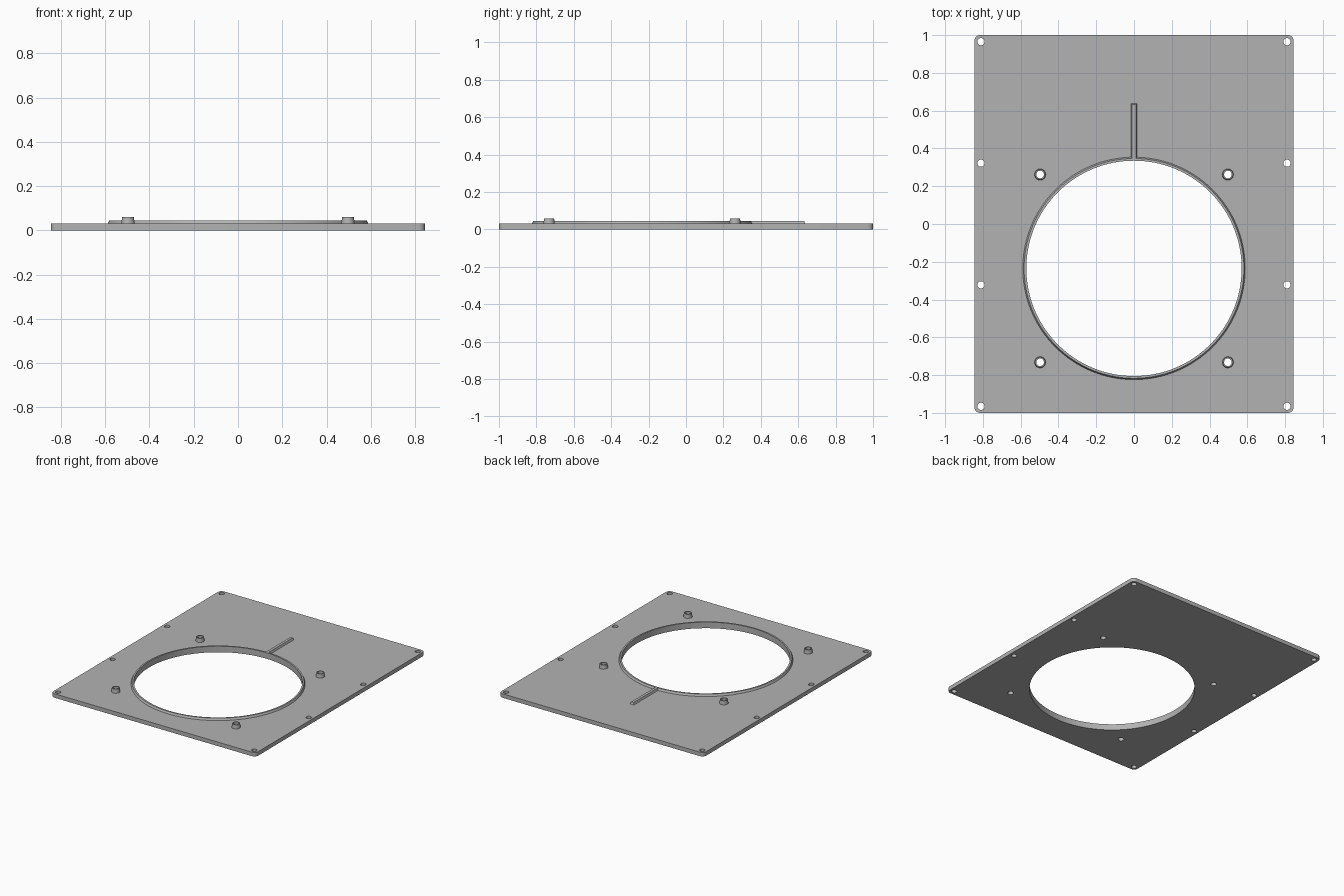
import bpy, bmesh, math

cube = bpy.data.objects.get("Cube")
if cube:
    bpy.data.objects.remove(cube, do_unlink=True)

HALF_X, HALF_Y, THICK = 0.845, 1.0, 0.03
RIM_TOP, BOSS_TOP = 0.045, 0.059
BORE_Y, BORE_R = -0.235, 0.57
BOSS_X, BOSS_R, BOSS_HOLE = 0.497, 0.03, 0.02
SCREW_X, SCREW_R = 0.81, 0.019
BORE_SEGS, HOLE_SEGS = 128, 32

grey = bpy.data.materials.new("light grey")
grey.use_nodes = True
colour = (0.45, 0.45, 0.45, 1)
grey.diffuse_color = colour
grey.node_tree.nodes["Principled BSDF"].inputs["Base Color"].default_value = colour


def arc(cx, cy, r, start, sweep, steps):
    return [(cx + r * math.cos(start + sweep * i / steps),
             cy + r * math.sin(start + sweep * i / steps)) for i in range(steps)]


def circle(cx, cy, r, segs):
    return arc(cx, cy, r, 0, 2 * math.pi, segs)


def finish(obj):
    obj.data.materials.clear()
    obj.data.materials.append(grey)
    bpy.ops.object.select_all(action='DESELECT')
    obj.select_set(True)
    bpy.context.view_layer.objects.active = obj
    bpy.ops.object.shade_smooth_by_angle(angle=math.radians(30))


def mesh_object(name, bm):
    bmesh.ops.recalc_face_normals(bm, faces=bm.faces)
    mesh = bpy.data.meshes.new(name)
    bm.to_mesh(mesh)
    bm.free()
    obj = bpy.data.objects.new(name, mesh)
    bpy.context.collection.objects.link(obj)
    finish(obj)


def ring(name, x, y, profile, segs):
    """Revolve a closed (radius, height) profile about a vertical axis."""
    bm = bmesh.new()
    loops = [[bm.verts.new((px, py, z)) for px, py in circle(x, y, r, segs)]
             for r, z in profile]
    for a, b in zip(loops, loops[1:] + loops[:1]):
        for i in range(segs):
            j = (i + 1) % segs
            bm.faces.new((a[i], a[j], b[j], b[i]))
    mesh_object(name, bm)


# Plate: rounded outline with all holes, filled and extruded
corner = 0.03
outline = []
for k, (sx, sy) in enumerate([(1, 1), (-1, 1), (-1, -1), (1, -1)]):
    outline += arc(sx * (HALF_X - corner), sy * (HALF_Y - corner), corner,
                   k * math.pi / 2, math.pi / 2 * 8 / 7, 8)
bosses = [(sx * BOSS_X, y) for sx in (-1, 1) for y in (0.262, -0.732)]
screws = [(sx * SCREW_X, y) for sx in (-1, 1) for y in (-0.965, -0.322, 0.322, 0.965)]
loops = [outline, circle(0, BORE_Y, BORE_R, BORE_SEGS)]
loops += [circle(x, y, BOSS_HOLE, HOLE_SEGS) for x, y in bosses]
loops += [circle(x, y, SCREW_R, HOLE_SEGS) for x, y in screws]

curve = bpy.data.curves.new("plate", 'CURVE')
curve.dimensions = '2D'
curve.fill_mode = 'BOTH'
curve.extrude = THICK / 2
for pts in loops:
    spline = curve.splines.new('POLY')
    spline.points.add(len(pts) - 1)
    for p, (x, y) in zip(spline.points, pts):
        p.co = (x, y, 0, 1)
    spline.use_cyclic_u = True
plate = bpy.data.objects.new("plate", curve)
bpy.context.collection.objects.link(plate)
bpy.ops.object.select_all(action='DESELECT')
plate.select_set(True)
bpy.context.view_layer.objects.active = plate
bpy.ops.object.convert(target='MESH')
plate = bpy.context.view_layer.objects.active
bm = bmesh.new()
bm.from_mesh(plate.data)
bmesh.ops.translate(bm, verts=bm.verts, vec=(0, 0, THICK / 2))
bmesh.ops.remove_doubles(bm, verts=bm.verts, dist=1e-5)
bmesh.ops.recalc_face_normals(bm, faces=bm.faces)
bm.to_mesh(plate.data)
bm.free()
finish(plate)

# Raised rim around the bore, sloping on its outer side
ring("bore_rim", 0, BORE_Y,
     [(BORE_R, THICK), (0.589, THICK), (0.582, RIM_TOP), (BORE_R, RIM_TOP)], BORE_SEGS)

# Hollow bosses, slightly tapered
for i, (x, y) in enumerate(bosses):
    ring(f"boss_{i + 1}", x, y,
         [(BOSS_HOLE, THICK), (BOSS_R, THICK), (0.027, BOSS_TOP), (BOSS_HOLE, BOSS_TOP)],
         HOLE_SEGS)

# Tapered rib running back from the rim
bm = bmesh.new()
bmesh.ops.create_cube(bm, size=1)
for v in bm.verts:
    top = v.co.z > 0
    half = 0.01 if top else 0.016
    v.co.x = math.copysign(half, v.co.x)
    v.co.y = (0.632 if top else 0.638) if v.co.y > 0 else 0.342
    v.co.z = RIM_TOP if top else THICK
mesh_object("index_rib", bm)
